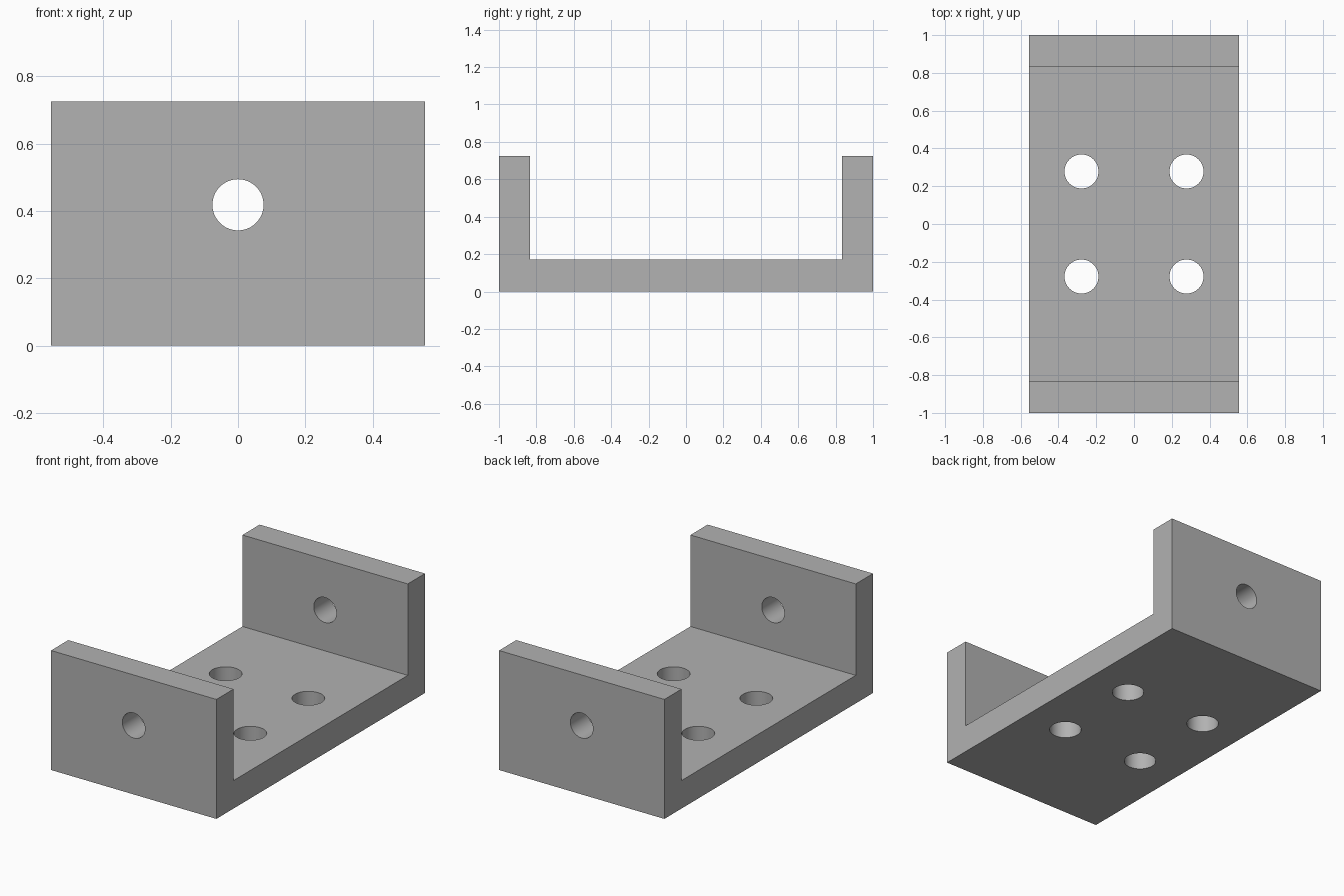
import bpy, bmesh, math

HALF_WIDTH, HEIGHT, FLOOR, INNER = 0.555, 0.725, 0.17, 0.835

default = bpy.data.objects.get("Cube")
if default:
    bpy.data.objects.remove(default, do_unlink=True)

grey = bpy.data.materials.new("plain grey")
grey.use_nodes = True
colour = (0.445, 0.445, 0.445, 1)
grey.diffuse_color = colour
grey.node_tree.nodes["Principled BSDF"].inputs["Base Color"].default_value = colour

# U-shaped channel: side profile extruded across the width
profile = [(-1, 0), (1, 0), (1, HEIGHT), (INNER, HEIGHT), (INNER, FLOOR),
           (-INNER, FLOOR), (-INNER, HEIGHT), (-1, HEIGHT)]
bm = bmesh.new()
side = bm.faces.new([bm.verts.new((-HALF_WIDTH, y, z)) for y, z in profile])
moved = bmesh.ops.extrude_face_region(bm, geom=[side])["geom"]
bmesh.ops.translate(bm, vec=(2 * HALF_WIDTH, 0, 0),
                    verts=[v for v in moved if isinstance(v, bmesh.types.BMVert)])
bmesh.ops.recalc_face_normals(bm, faces=bm.faces)
mesh = bpy.data.meshes.new("channel_bracket")
bm.to_mesh(mesh)
bm.free()
mesh.materials.append(grey)
bracket = bpy.data.objects.new("channel_bracket", mesh)
bpy.context.collection.objects.link(bracket)
bpy.context.view_layer.objects.active = bracket
bracket.select_set(True)


def drill(name, location, radius, depth, tilt=0):
    """Cut a round hole through the bracket."""
    bpy.ops.mesh.primitive_cylinder_add(vertices=64, radius=radius, depth=depth,
                                        location=location, rotation=(tilt, 0, 0))
    cutter = bpy.context.object
    cutter.name = name
    cutter.hide_render = True
    cutter.data.materials.append(grey)
    cut = bracket.modifiers.new(name, "BOOLEAN")
    cut.operation, cut.solver, cut.object = "DIFFERENCE", "EXACT", cutter
    bpy.context.view_layer.objects.active = bracket
    bpy.ops.object.modifier_apply(modifier=name)
    bpy.data.objects.remove(cutter, do_unlink=True)


# Four mounting holes in the floor
for x in (-0.278, 0.278):
    for y in (-0.278, 0.278):
        drill("floor_hole", (x, y, FLOOR / 2), 0.09, 0.5)

# One hole through both upright walls
drill("wall_hole", (0, 0, 0.418), 0.076, 2.5, math.pi / 2)

# Smooth hole walls with sharp rims
bpy.ops.object.select_all(action="DESELECT")
bracket.select_set(True)
bpy.context.view_layer.objects.active = bracket
bpy.ops.object.shade_smooth_by_angle(angle=math.radians(30))
